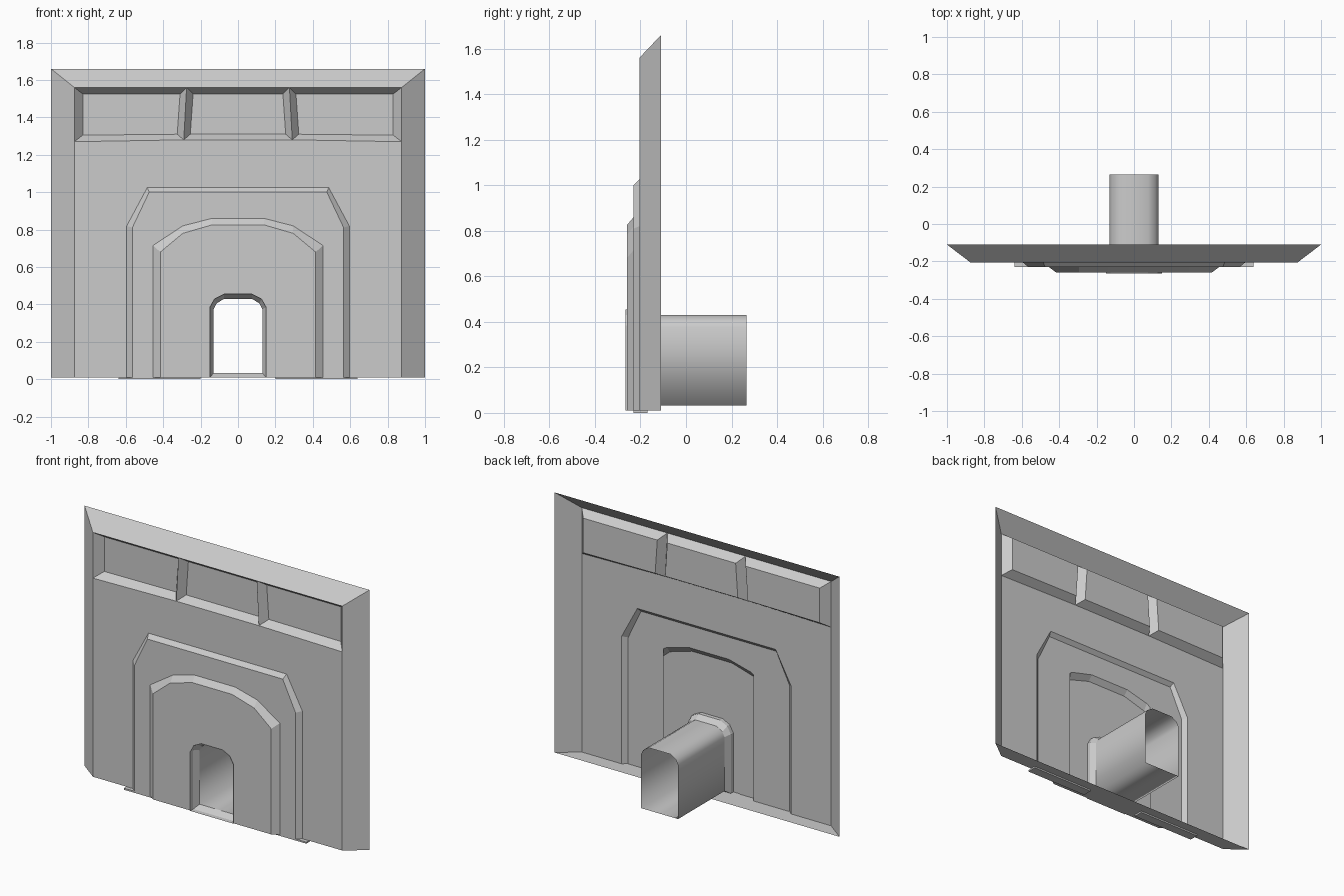
import bpy, math

if "Cube" in bpy.data.objects:
    bpy.data.objects.remove(bpy.data.objects["Cube"])

BASE = 0.01


def make(name, verts, faces, smooth=False):
    mesh = bpy.data.meshes.new(name)
    mesh.from_pydata(verts, [], faces)
    mesh.update()
    for p in mesh.polygons:
        p.use_smooth = smooth
    ob = bpy.data.objects.new(name, mesh)
    bpy.context.collection.objects.link(ob)
    return ob


def arch(half):
    """Mirror a right-hand half profile (bottom to top) into a full outline."""
    return half + [(-x, z) for x, z in reversed(half)]


def loft(name, rings, closed=False, smooth=False):
    """Skin between (outline, y) rings that have equal point counts."""
    n = len(rings[0][0])
    verts = [(x, y, z) for outline, y in rings for x, z in outline]
    faces = [(r * n + i, r * n + (i + 1) % n, (r + 1) * n + (i + 1) % n, (r + 1) * n + i)
             for r in range(len(rings) - 1) for i in range(n if closed else n - 1)]
    return make(name, verts, faces, smooth)


def sheet(name, outer, hole, y):
    """Flat face with an opening that reaches the ground."""
    pts = outer + hole[::-1]
    return make(name, [(x, y, z) for x, z in pts], [tuple(range(len(pts)))[::-1]])


def floor_strip(name, x0, y0, x1, y1):
    return make(name, [(-x0, y0, BASE), (x0, y0, BASE), (x1, y1, BASE), (-x1, y1, BASE)],
                [(0, 1, 2, 3)])


# Outlines of each step
rim = arch([(1, BASE), (1, 1.66)])
face = arch([(0.875, BASE), (0.875, 1.56)])
lower = arch([(0.875, BASE), (0.875, 1.27), (0.29, 1.28)])
outer_a = arch([(0.595, BASE), (0.595, 0.82), (0.485, 1.025)])
outer_b = arch([(0.565, BASE), (0.565, 0.81), (0.475, 1.0)])
inner_a = arch([(0.455, BASE), (0.455, 0.715), (0.295, 0.82), (0.14, 0.86)])
inner_b = arch([(0.415, BASE), (0.415, 0.68), (0.295, 0.78), (0.14, 0.825)])
door_a = arch([(0.15, BASE), (0.15, 0.385), (0.125, 0.43), (0.075, 0.455)])
door_b = arch([(0.13, 0.033), (0.13, 0.375), (0.115, 0.405), (0.075, 0.43)])

# Wall with bevelled border
loft("wall_border", [(rim, -0.11), (face, -0.205)])
sheet("wall_face", lower, outer_a, -0.205)
floor_strip("wall_underside", 1, -0.11, 0.875, -0.205)

# Row of recessed panels along the top
side_outer = [(-0.875, 1.27), (-0.29, 1.28), (-0.275, 1.56), (-0.875, 1.56)]
side_inner = [(-0.83, 1.305), (-0.325, 1.31), (-0.31, 1.525), (-0.83, 1.525)]
mid_outer = [(-0.29, 1.28), (0.29, 1.28), (0.275, 1.56), (-0.275, 1.56)]
mid_inner = [(-0.255, 1.31), (0.255, 1.31), (0.24, 1.525), (-0.24, 1.525)]


def flip(pts):
    return [(-x, z) for x, z in reversed(pts)]


for label, o, i in (("left", side_outer, side_inner), ("middle", mid_outer, mid_inner),
                    ("right", flip(side_outer), flip(side_inner))):
    loft("panel_bevel_" + label, [(o, -0.205), (i, -0.155)], closed=True)
    make("panel_back_" + label, [(x, -0.155, z) for x, z in i], [(0, 1, 2, 3)])

# Outer raised surround, with backing sheet behind it
loft("outer_surround_edge", [(outer_a, -0.205), (outer_b, -0.23)])
sheet("outer_surround_face", outer_b, inner_a, -0.23)
sheet("outer_surround_backing", outer_b, arch([(0.317, BASE), (0.317, 0.93)]), -0.226)
floor_strip("outer_surround_underside", 0.595, -0.205, 0.565, -0.23)

# Inner raised surround, with backing sheet behind it
loft("inner_surround_edge", [(inner_a, -0.23), (inner_b, -0.26)])
sheet("inner_surround_face", inner_b, door_a, -0.26)
sheet("inner_surround_backing", inner_b, arch([(0.2, BASE), (0.2, 0.57)]), -0.256)
floor_strip("inner_surround_underside", 0.455, -0.23, 0.415, -0.26)

# Doorway lip flaring into an open-ended tunnel
loft("doorway_lip", [(door_a, -0.265), (door_a, -0.235), (door_b, -0.2)], closed=True)
loft("tunnel", [(door_b, -0.2), (door_b, 0.265)], closed=True, smooth=True)

# Low feet either side of the doorway
for s, label in ((-1, "left"), (1, "right")):
    bpy.ops.mesh.primitive_cube_add(size=1, location=(s * 0.42, -0.2, 0.005))
    foot = bpy.context.object
    foot.name = "foot_" + label
    foot.scale = (0.44, 0.06, 0.01)
